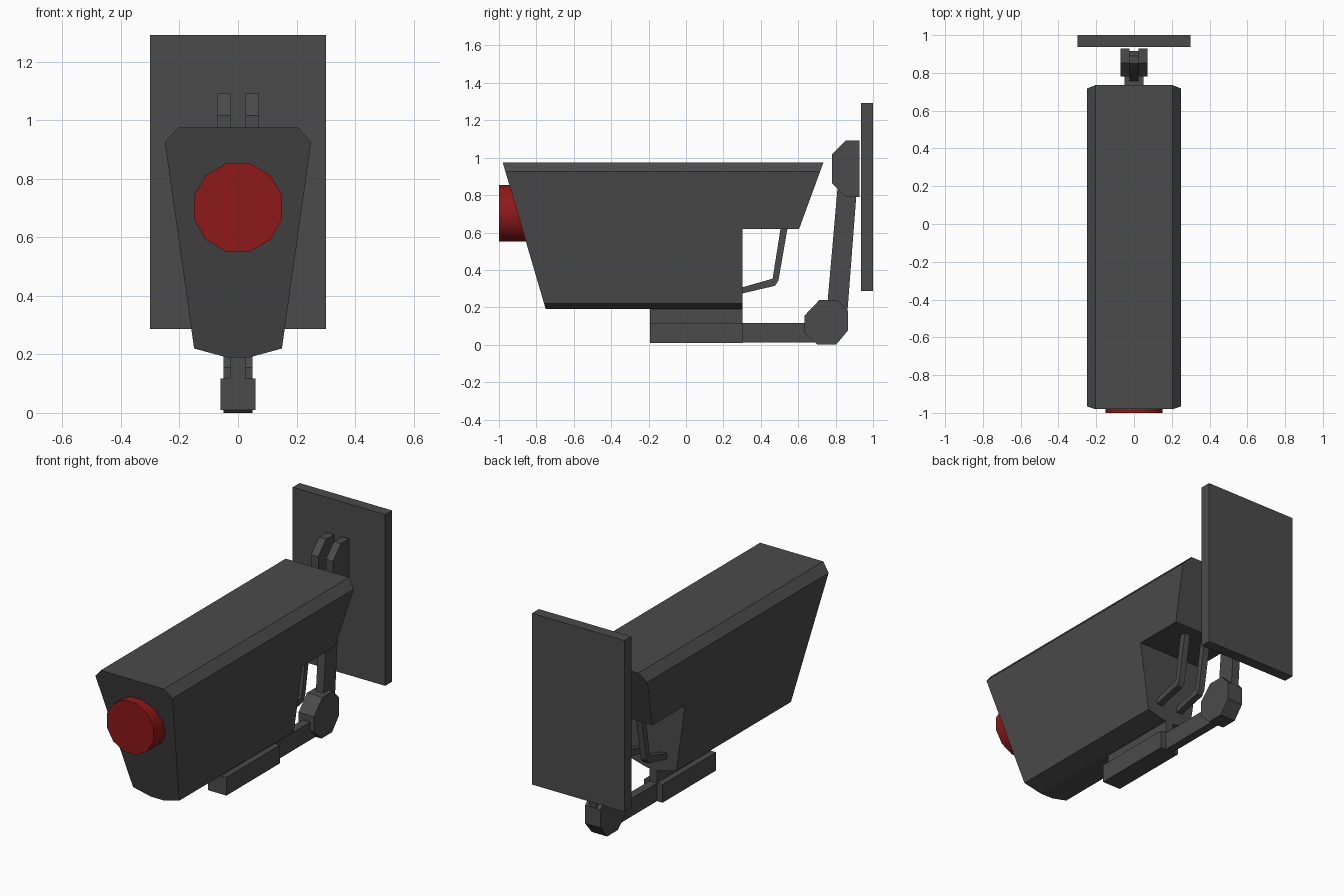
import bpy, bmesh, math
from mathutils import Matrix

if "Cube" in bpy.data.objects:
    bpy.data.objects.remove(bpy.data.objects["Cube"])


def material(name, color):
    m = bpy.data.materials.new(name)
    m.diffuse_color = color
    m.use_nodes = True
    m.node_tree.nodes["Principled BSDF"].inputs["Base Color"].default_value = m.diffuse_color
    return m


DARK = material("dark_metal", (0.07, 0.07, 0.07, 1))
RED = material("red_lens", (0.27, 0.01, 0.01, 1))


def finish(name, bm, mat):
    bmesh.ops.recalc_face_normals(bm, faces=bm.faces[:])
    me = bpy.data.meshes.new(name)
    bm.to_mesh(me)
    bm.free()
    me.materials.append(mat)
    ob = bpy.data.objects.new(name, me)
    bpy.context.collection.objects.link(ob)
    return ob


def prism(profile, x0, x1):
    """Closed (y, z) profile extruded from x0 to x1."""
    bm = bmesh.new()
    face = bm.faces.new([bm.verts.new((x0, y, z)) for y, z in profile])
    ext = bmesh.ops.extrude_face_region(bm, geom=[face], use_keep_orig=True)
    verts = [g for g in ext["geom"] if isinstance(g, bmesh.types.BMVert)]
    bmesh.ops.translate(bm, verts=verts, vec=(x1 - x0, 0, 0))
    bmesh.ops.recalc_face_normals(bm, faces=bm.faces[:])
    return bm


def rect(y0, y1, z0, z1):
    return [(y0, z0), (y1, z0), (y1, z1), (y0, z1)]


def part(name, profile, x0, x1):
    return finish(name, prism(profile, x0, x1), DARK)


# Housing: side profile with rear notch, trimmed to the tapered cross-section
side = [(-0.98, 0.975), (0.735, 0.975), (0.605, 0.62), (0.303, 0.62),
        (0.303, 0.19), (-0.75, 0.19)]
bm = prism(side, -0.3, 0.3)
section = [(0.205, 0.975), (0.25, 0.925), (0.15, 0.22), (0.04, 0.19)]
for s in (1, -1):
    for i in (1, 0, 2):
        (xa, za), (xb, zb) = section[i], section[i + 1]
        bmesh.ops.bisect_plane(
            bm, geom=bm.verts[:] + bm.edges[:] + bm.faces[:], dist=1e-5,
            plane_co=(s * xa, 0, za), plane_no=(s * (za - zb), 0, xb - xa),
            clear_outer=True)
        bmesh.ops.holes_fill(bm, edges=[e for e in bm.edges if e.is_boundary], sides=0)
finish("camera_housing", bm, DARK)

# Lens: twelve-sided barrel poking through the slanted front
bm = bmesh.new()
bmesh.ops.create_cone(bm, cap_ends=True, segments=12, radius1=0.156, radius2=0.156, depth=0.2,
                      matrix=Matrix.Translation((0, -0.9, 0.702))
                      @ Matrix.Rotation(math.pi / 2, 4, 'X')
                      @ Matrix.Rotation(math.radians(15), 4, 'Z'))
lens = finish("lens", bm, RED)
bpy.context.view_layer.objects.active = lens
lens.select_set(True)
bpy.ops.object.shade_smooth_by_angle(angle=math.radians(40))
lens.select_set(False)

# Wall plate
part("wall_plate", rect(0.936, 1.0, 0.287, 1.292), -0.3, 0.3)

# Mounting rail, web and arm below the housing
part("mount_rail", rect(-0.193, 0.303, 0.01, 0.117), -0.06, 0.06)
part("mount_web", rect(-0.193, 0.303, 0.1, 0.195), -0.025, 0.025)
part("lower_arm", rect(0.25, 0.7, 0.011, 0.116), -0.025, 0.025)

# Lower joint and leaning strut
knuckle = [(0.633, 0.155), (0.712, 0.238), (0.81, 0.238), (0.865, 0.18),
           (0.865, 0.075), (0.802, 0.0), (0.703, 0.0), (0.633, 0.065)]
part("lower_joint", knuckle, -0.05, 0.05)
strut = [(0.75, 0.15), (0.812, 0.86), (0.85, 0.93), (0.89, 0.93), (0.917, 0.88), (0.861, 0.15)]
part("strut", strut, -0.025, 0.025)

# Paired wall brackets and bent cable rods
bracket = [(0.78, 1.017), (0.853, 1.092), (0.928, 1.092), (0.928, 0.79),
           (0.853, 0.79), (0.78, 0.865)]
rod = [(0.295, 0.273), (0.476, 0.315), (0.494, 0.342), (0.544, 0.63),
       (0.507, 0.63), (0.463, 0.353), (0.295, 0.305)]
for s, label in ((-1, "left"), (1, "right")):
    part("wall_bracket_" + label, bracket, s * 0.025, s * 0.071)
    part("cable_rod_" + label, rod, s * 0.052, s * 0.09)
